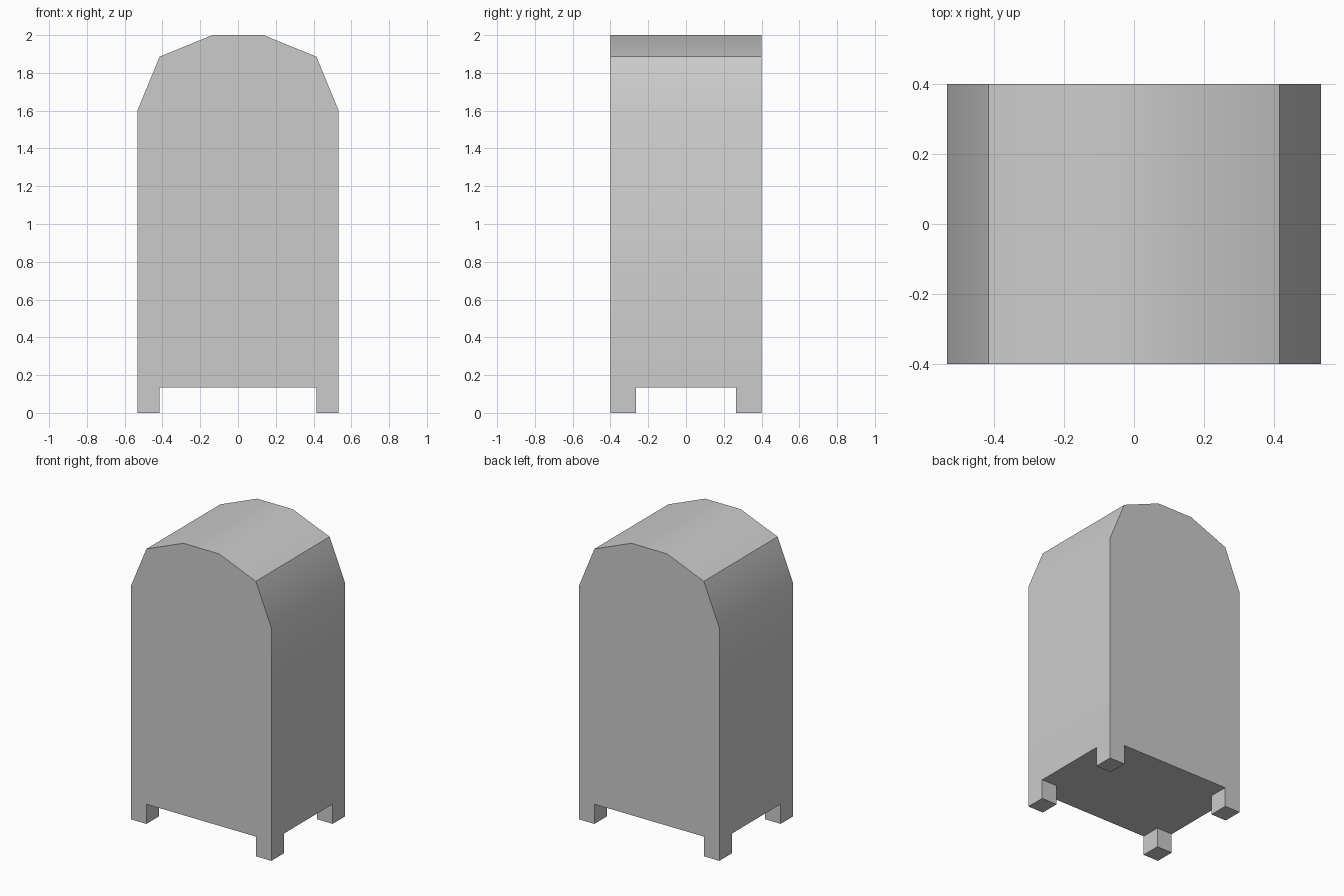
import bpy
import bmesh
import math

if "Cube" in bpy.data.objects:
    bpy.data.objects.remove(bpy.data.objects["Cube"], do_unlink=True)

HALF_W, HALF_D = 0.533, 0.4
LEG_H, LEG_W, LEG_D = 0.135, 0.118, 0.135

grey = bpy.data.materials.new("plain_grey")
grey.use_nodes = True
colour = (0.6, 0.6, 0.6, 1)
grey.diffuse_color = colour
grey.node_tree.nodes["Principled BSDF"].inputs["Base Color"].default_value = colour


def add_object(name, bm):
    bmesh.ops.recalc_face_normals(bm, faces=bm.faces[:])
    mesh = bpy.data.meshes.new(name)
    bm.to_mesh(mesh)
    bm.free()
    mesh.materials.append(grey)
    obj = bpy.data.objects.new(name, mesh)
    bpy.context.collection.objects.link(obj)
    return obj


# Body: arched outline extruded from front to back
half = [(HALF_W, LEG_H), (HALF_W, 1.6), (0.415, 1.886), (0.135, 2.0)]
outline = half + [(-x, z) for x, z in reversed(half)]
bm = bmesh.new()
front = bm.faces.new([bm.verts.new((x, -HALF_D, z)) for x, z in outline])
extruded = bmesh.ops.extrude_face_region(bm, geom=[front], use_keep_orig=True)
back_verts = [g for g in extruded["geom"] if isinstance(g, bmesh.types.BMVert)]
bmesh.ops.translate(bm, verts=back_verts, vec=(0, 2 * HALF_D, 0))
body = add_object("body", bm)

# Softly shaded arch with crisp shoulders and ends
bpy.ops.object.select_all(action="DESELECT")
body.select_set(True)
bpy.context.view_layer.objects.active = body
bpy.ops.object.shade_smooth_by_angle(angle=math.radians(30))

# Legs: one corner block mirrored to all four corners
bm = bmesh.new()
bmesh.ops.create_cube(bm, size=1)
bmesh.ops.scale(bm, verts=bm.verts, vec=(LEG_W, LEG_D, LEG_H))
bmesh.ops.translate(bm, verts=bm.verts,
                    vec=(HALF_W - LEG_W / 2, LEG_D / 2 - HALF_D, LEG_H / 2))
legs = add_object("legs", bm)
mirror = legs.modifiers.new("corners", "MIRROR")
mirror.use_axis = (True, True, False)
